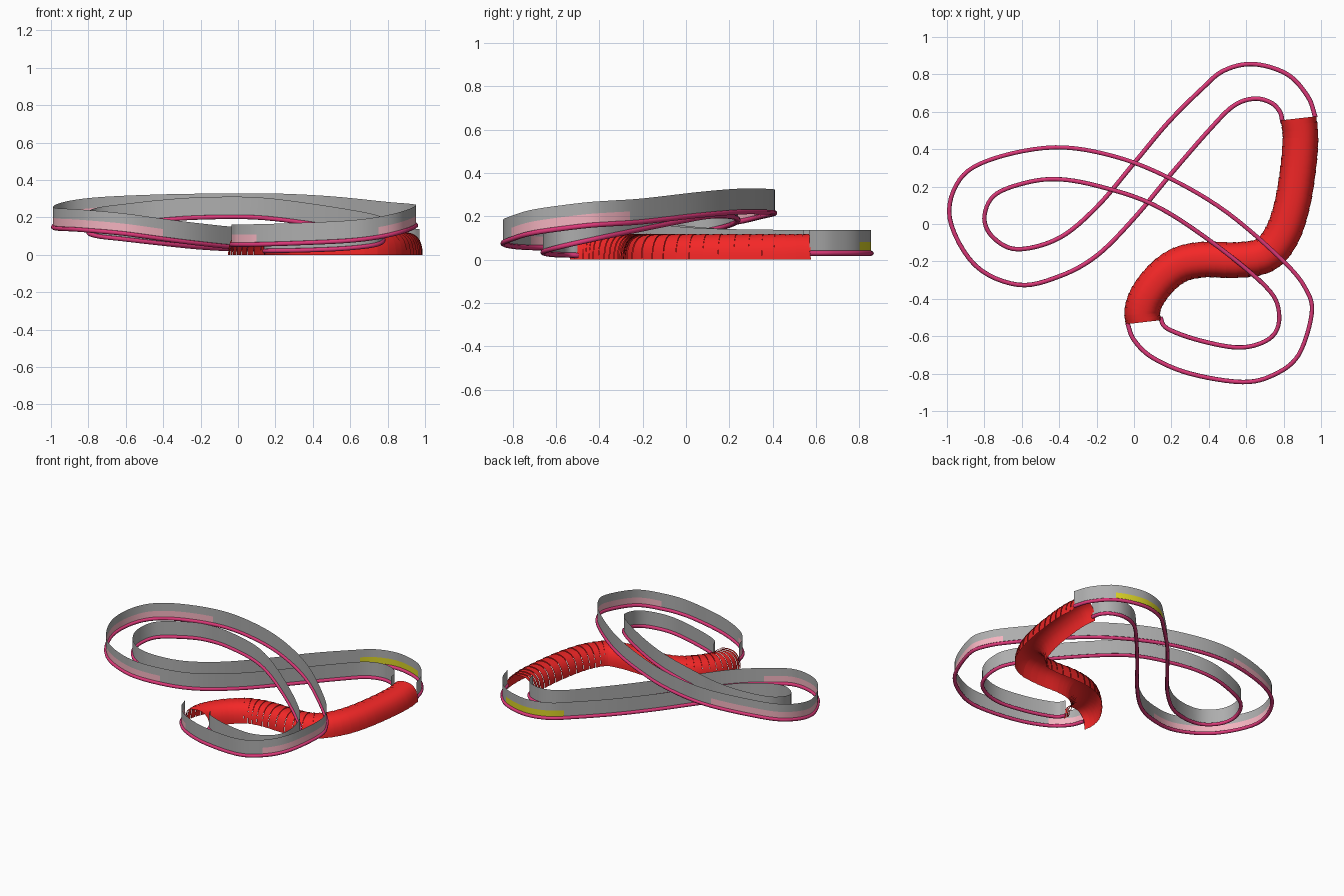
import bpy, bmesh, math
from mathutils import Vector

if "Cube" in bpy.data.objects:
    bpy.data.objects.remove(bpy.data.objects["Cube"])

def mat(name, c):
    m = bpy.data.materials.new(name)
    m.diffuse_color = (*c, 1)
    m.use_nodes = True
    m.node_tree.nodes["Principled BSDF"].inputs["Base Color"].default_value = m.diffuse_color
    return m

CRIMSON = mat("crimson", (0.72, 0.04, 0.19))
RED = mat("red", (0.9, 0.02, 0.02))
GREY = mat("grey", (0.42, 0.42, 0.42))
PINK = mat("pink", (0.9, 0.45, 0.52))
YELLOW = mat("yellow", (0.7, 0.65, 0.02))

def spline(pts, n):
    # Catmull-Rom through the control points, n steps per span
    p = [Vector(q) for q in pts]
    p = [2 * p[0] - p[1]] + p + [2 * p[-1] - p[-2]]
    out = []
    for i in range(1, len(p) - 2):
        a, b, c, d = p[i - 1:i + 3]
        for k in range(n):
            t = k / n
            out.append(0.5 * (2 * b + (c - a) * t + (2 * a - 5 * b + 4 * c - d) * t * t
                              + (3 * b - a - 3 * c + d) * t ** 3))
    return out + [p[-2]]

def add_mesh(name, bm, mats):
    me = bpy.data.meshes.new(name)
    bm.to_mesh(me)
    bm.free()
    for m in mats:
        me.materials.append(m)
    ob = bpy.data.objects.new(name, me)
    bpy.context.collection.objects.link(ob)
    return ob

def rail(name, path):
    cu = bpy.data.curves.new(name, 'CURVE')
    cu.dimensions = '3D'
    cu.bevel_depth = 0.012
    cu.bevel_resolution = 2
    cu.use_fill_caps = True
    s = cu.splines.new('POLY')
    s.points.add(len(path) - 1)
    for pt, v in zip(s.points, path):
        pt.co = (*v, 1)
    cu.materials.append(CRIMSON)
    bpy.context.collection.objects.link(bpy.data.objects.new(name, cu))

N = 6
def wall(name, path, marks):
    # thin upright strip; marks = (start, end, slot) tint the lower band
    bm = bmesh.new()
    rows = [[bm.verts.new(v + Vector((0, 0, h))) for h in (0, 0.053, 0.108)] for v in path]
    for i, (a, b) in enumerate(zip(rows, rows[1:])):
        for j in range(2):
            f = bm.faces.new((a[j], b[j], b[j + 1], a[j + 1]))
            f.smooth = True
            for s, e, slot in marks:
                if j == 0 and s <= i / N < e:
                    f.material_index = slot
    add_mesh(name, bm, [GREY, PINK, YELLOW])

# Rail outside the first bend, inside the other two
side_a = [(.97, .57, .03), (.93, .68, .03), (.82, .80, .03), (.64, .855, .03), (.48, .82, .03),
          (.36, .72, .03), (.18, .54, .03), (0, .325, .03), (-.20, .09, .04), (-.40, -.075, .06),
          (-.62, -.135, .085), (-.75, -.075, .10), (-.80, .03, .12), (-.75, .15, .145),
          (-.60, .215, .165), (-.42, .24, .185), (-.20, .205, .20), (.10, .105, .20),
          (.40, -.085, .165), (.70, -.33, .115), (.775, -.47, .085), (.74, -.60, .055),
          (.58, -.66, .035), (.36, -.625, .025), (.18, -.56, .022), (.14, -.50, .02)]
# Rail inside the first bend, outside the banked ones
side_b = [(.795, .54, .03), (.78, .60, .03), (.73, .65, .03), (.64, .67, .03), (.53, .63, .03),
          (.40, .50, .03), (.20, .27, .032), (0, .03, .04), (-.20, -.17, .06), (-.40, -.28, .085),
          (-.62, -.325, .115), (-.85, -.22, .135), (-.985, .03, .145), (-.93, .24, .175),
          (-.75, .35, .20), (-.42, .41, .215), (-.10, .36, .22), (.20, .24, .22),
          (.50, .06, .205), (.80, -.20, .175), (.92, -.35, .165), (.95, -.48, .155),
          (.88, -.70, .125), (.75, -.805, .095), (.58, -.845, .075), (.30, -.80, .062),
          (.10, -.715, .056), (0, -.62, .055), (-.035, -.53, .055)]
for tag, pts, marks in (("a", side_a, [(2, 4.6, 2)]),
                        ("b", side_b, [(8.9, 14.7, 1), (19.3, 23, 1), (26, 28, 1)])):
    path = spline(pts, N)
    rail("track_rail_" + tag, path)
    wall("track_wall_" + tag, path, marks)

# Ribbed tunnel: overlapping arched hoops, open below
centre = [(.88, .565, 0), (.89, .46, 0), (.878, .30, 0), (.845, .10, 0), (.79, -.06, 0),
          (.70, -.165, 0), (.55, -.193, 0), (.38, -.19, 0), (.25, -.215, 0), (.15, -.285, 0),
          (.075, -.38, 0), (.045, -.46, 0), (.05, -.525, 0)]
path = spline(centre, 6)
STEP, ARC = 2, 14
bm = bmesh.new()
def hoop(i, scale):
    t = (path[min(i + 1, len(path) - 1)] - path[max(i - 1, 0)]).normalized()
    side = Vector((-t.y, t.x, 0))
    row = []
    for k in range(ARC + 1):
        a = math.pi * k / ARC
        c, s = math.cos(a), math.sin(a)
        r = (abs(c) ** 2.5 + abs(s) ** 2.5) ** (-1 / 2.5)
        row.append(bm.verts.new(path[i] + side * (.097 * scale * r * c)
                                + Vector((0, 0, .12 * scale * r * s))))
    return row
for i in range(0, len(path) - 1, STEP):
    rows = [hoop(i + j, 1 - .03 * j / STEP) for j in range(STEP + 1)]
    for a, b in zip(rows, rows[1:]):
        for k in range(ARC):
            bm.faces.new((a[k], a[k + 1], b[k + 1], b[k])).smooth = True
add_mesh("tunnel", bm, [RED])
